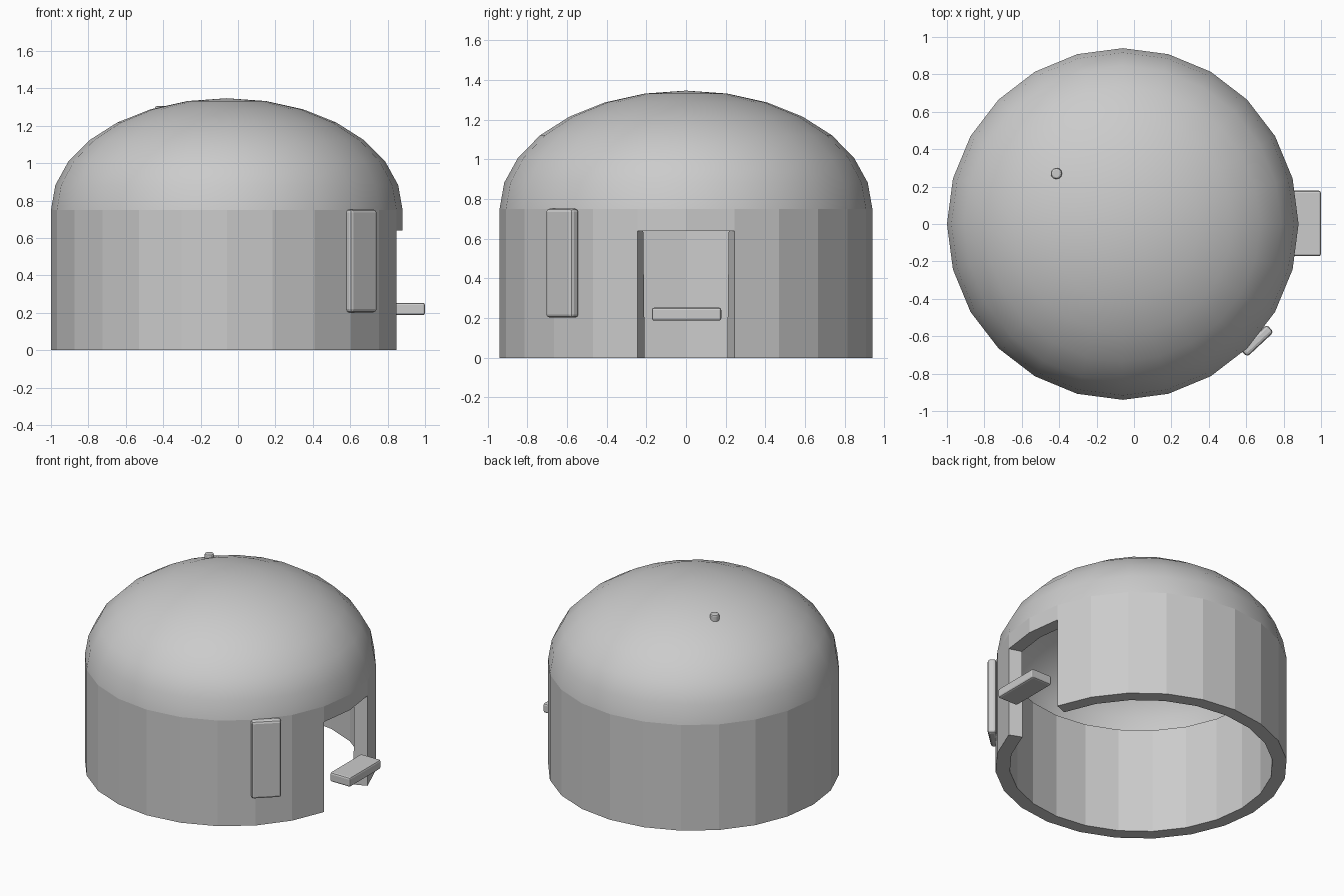
import bpy, bmesh
from math import sin, cos, pi, radians

if "Cube" in bpy.data.objects:
    bpy.data.objects.remove(bpy.data.objects["Cube"])

CX, R, WALL, TOP, SEG, RINGS = -0.06, 0.94, 0.75, 1.347, 24, 7


def add_object(name, bm):
    mesh = bpy.data.meshes.new(name)
    bm.to_mesh(mesh)
    bm.free()
    obj = bpy.data.objects.new(name, mesh)
    bpy.context.collection.objects.link(obj)
    return obj


def bevel(obj, width, segments=2):
    mod = obj.modifiers.new("soft_edges", 'BEVEL')
    mod.width, mod.segments = width, segments
    mod.limit_method = 'ANGLE'


def box(name, loc, size, turn=0, soft=0.012):
    bm = bmesh.new()
    bmesh.ops.create_cube(bm, size=1)
    bmesh.ops.scale(bm, verts=bm.verts, vec=size)
    obj = add_object(name, bm)
    obj.location = loc
    obj.rotation_euler.z = turn
    bevel(obj, soft)


def rings(bm, profile, skip=()):
    """Revolve (radius, z) points into rings of quads; skip holds (row, segment) gaps."""
    rows = [[bm.verts.new((CX + r * cos(2 * pi * i / SEG), r * sin(2 * pi * i / SEG), z))
             for i in range(SEG)] for r, z in profile]
    for j in range(len(rows) - 1):
        for i in range(SEG):
            if (j, i) not in skip:
                n = (i + 1) % SEG
                bm.faces.new((rows[j][i], rows[j][n], rows[j + 1][n], rows[j + 1][i]))
    return rows


# Thick faceted wall with a doorway two panels wide
bm = bmesh.new()
rings(bm, [(R, 0), (R, 0.64), (R, WALL)], skip={(0, 0), (0, SEG - 1)})
bmesh.ops.delete(bm, geom=[v for v in bm.verts if not v.link_faces], context='VERTS')
wall = add_object("round_wall", bm)
solid = wall.modifiers.new("thickness", 'SOLIDIFY')
solid.thickness, solid.offset = 0.092, -1

# Smooth thin dome roof
bm = bmesh.new()
angles = [k * pi / 2 / RINGS for k in range(RINGS)]
rows = rings(bm, [(R * cos(a), WALL + (TOP - WALL) * sin(a)) for a in angles])
pole = bm.verts.new((CX, 0, TOP))
for i in range(SEG):
    bm.faces.new((rows[-1][i], rows[-1][(i + 1) % SEG], pole))
for f in bm.faces:
    f.smooth = True
add_object("dome_roof", bm)

# Doorway plank
box("door_step", (0.921, 0.003, 0.22), (0.158, 0.35, 0.066))

# Upright panel on the wall beside the door
box("wall_panel", (0.657, -0.624, 0.477), (0.056, 0.195, 0.55), radians(-47), 0.017)

# Small stub on the roof
bm = bmesh.new()
bmesh.ops.create_cone(bm, cap_ends=True, segments=12, radius1=0.03, radius2=0.03, depth=0.07)
stub = add_object("roof_stub", bm)
stub.location = (-0.415, 0.27, 1.27)
bevel(stub, 0.01)
